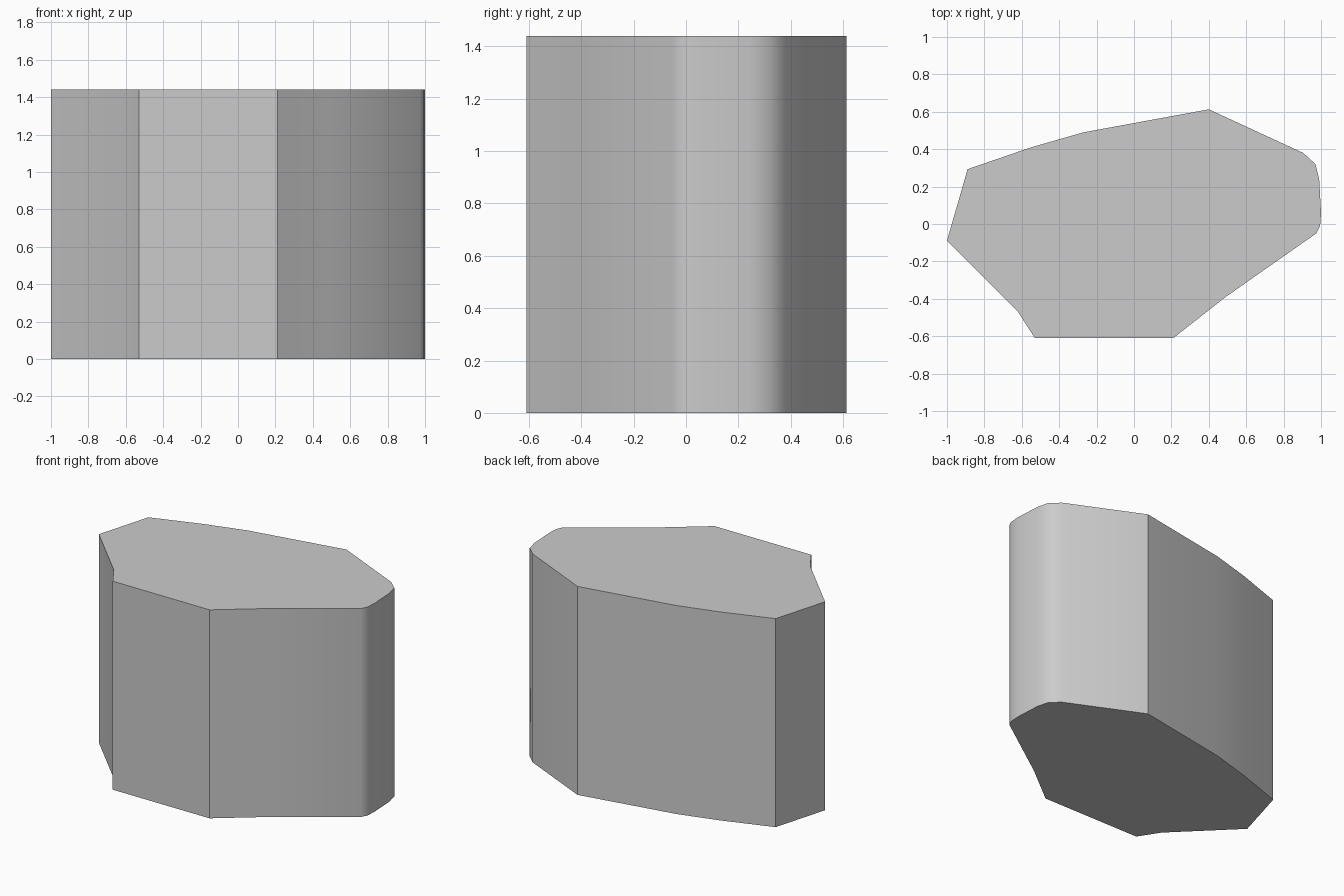
import bpy
import bmesh

HEIGHT = 1.44

# Remove the default object
cube = bpy.data.objects.get("Cube")
if cube:
    bpy.data.objects.remove(cube, do_unlink=True)

# Plain grey material
grey = bpy.data.materials.new("light_grey")
grey.use_nodes = True
colour = (0.6, 0.6, 0.6, 1.0)
grey.diffuse_color = colour
grey.node_tree.nodes["Principled BSDF"].inputs["Base Color"].default_value = colour

# Outline, counter-clockwise; hard corners keep a crisp vertical edge
HARD, SOFT = False, True
outline = [
    (-1.0, -0.09, HARD), (-0.62, -0.47, SOFT), (-0.53, -0.61, HARD),
    (0.21, -0.61, HARD), (0.49, -0.39, SOFT), (0.975, -0.05, SOFT),
    (0.995, -0.01, SOFT), (1.0, 0.06, SOFT), (0.99, 0.24, SOFT),
    (0.97, 0.32, SOFT), (0.905, 0.38, SOFT), (0.4, 0.613, HARD),
    (-0.27, 0.49, SOFT), (-0.55, 0.41, SOFT), (-0.89, 0.293, HARD),
]

# Block: bottom cap, top cap and the wall between them
bm = bmesh.new()
bottom = [bm.verts.new((x, y, 0)) for x, y, _ in outline]
top = [bm.verts.new((x, y, HEIGHT)) for x, y, _ in outline]
caps = [bm.faces.new(bottom[::-1]), bm.faces.new(top)]
for i in range(len(outline)):
    j = (i + 1) % len(outline)
    bm.faces.new((bottom[i], bottom[j], top[j], top[i])).smooth = True

# Crisp rims and hard corners, smooth wall elsewhere
for cap in caps:
    for edge in cap.edges:
        edge.smooth = False
for low, high, (_, _, soft) in zip(bottom, top, outline):
    bm.edges.get((low, high)).smooth = soft

mesh = bpy.data.meshes.new("block")
bm.to_mesh(mesh)
bm.free()
mesh.materials.append(grey)
block = bpy.data.objects.new("block", mesh)
bpy.context.collection.objects.link(block)
